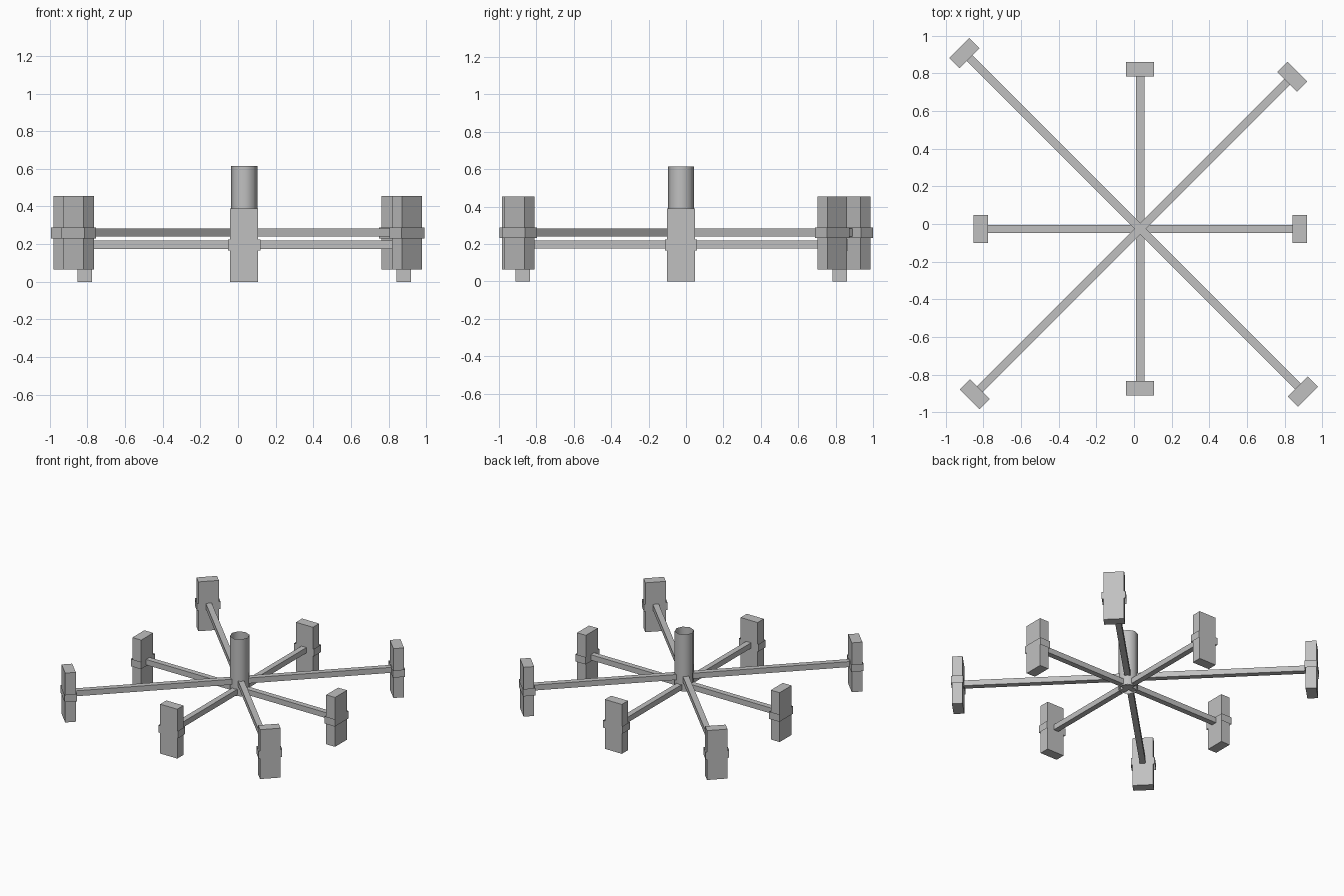
import bpy
import bmesh
from math import radians
from mathutils import Matrix, Vector

cube = bpy.data.objects.get("Cube")
if cube:
    bpy.data.objects.remove(cube, do_unlink=True)

HUB = Vector((0.033, -0.026, 0))
LEVEL_STEP = 0.065      # diagonal arms sit this much higher
BAR = 0.043

grey = bpy.data.materials.new("plain_grey")
grey.use_nodes = True
colour = (0.53, 0.53, 0.53, 1)
grey.diffuse_color = colour
grey.node_tree.nodes["Principled BSDF"].inputs["Base Color"].default_value = colour


def add_object(name, bm, matrix):
    mesh = bpy.data.meshes.new(name)
    bm.to_mesh(mesh)
    bm.free()
    mesh.materials.append(grey)
    obj = bpy.data.objects.new(name, mesh)
    obj.matrix_world = matrix
    bpy.context.collection.objects.link(obj)
    return obj


def box(name, size, centre, matrix, open_ends=False):
    """Box in arm space; open_ends leaves only the four upright sides."""
    bm = bmesh.new()
    bmesh.ops.create_cube(bm, size=1)
    bmesh.ops.scale(bm, vec=size, verts=bm.verts)
    bmesh.ops.translate(bm, vec=centre, verts=bm.verts)
    if open_ends:
        caps = [f for f in bm.faces if abs(f.normal.z) > 0.5]
        bmesh.ops.delete(bm, geom=caps, context='FACES_ONLY')
    return add_object(name, bm, matrix)


def arm(name, angle, reach, lift):
    """Square bar from the hub, with a paddle and its collar at the end."""
    matrix = Matrix.Translation(HUB + Vector((0, 0, lift))) @ Matrix.Rotation(radians(angle), 4, 'Z')
    box(name + "_bar", (reach, BAR, BAR), (reach / 2, 0, 0.197), matrix)
    box(name + "_paddle", (0.077, 0.149, 0.39), (reach, 0, 0.195), matrix)
    box(name + "_collar", (0.089, 0.172, 0.058), (reach, 0, 0.195), matrix, open_ends=True)


# Four straight arms on the lower level
for name, angle in (("left", 0), ("back", 90), ("right", 180), ("front", 270)):
    arm(name, angle, 0.847, 0)

# Four diagonal arms of differing length on the upper level
for name, angle, reach in (("back_left", 45, 1.143), ("back_right", 135, 1.32),
                           ("front_right", 225, 1.243), ("front_left", 315, 1.222)):
    arm(name, angle, reach, LEVEL_STEP)

# Open central tube
bm = bmesh.new()
bmesh.ops.create_cone(bm, cap_ends=False, segments=8, radius1=0.07, radius2=0.07, depth=0.45)
for face in bm.faces:
    face.smooth = True
add_object("hub_tube", bm, Matrix.Translation(HUB + Vector((0, 0, 0.39))))
